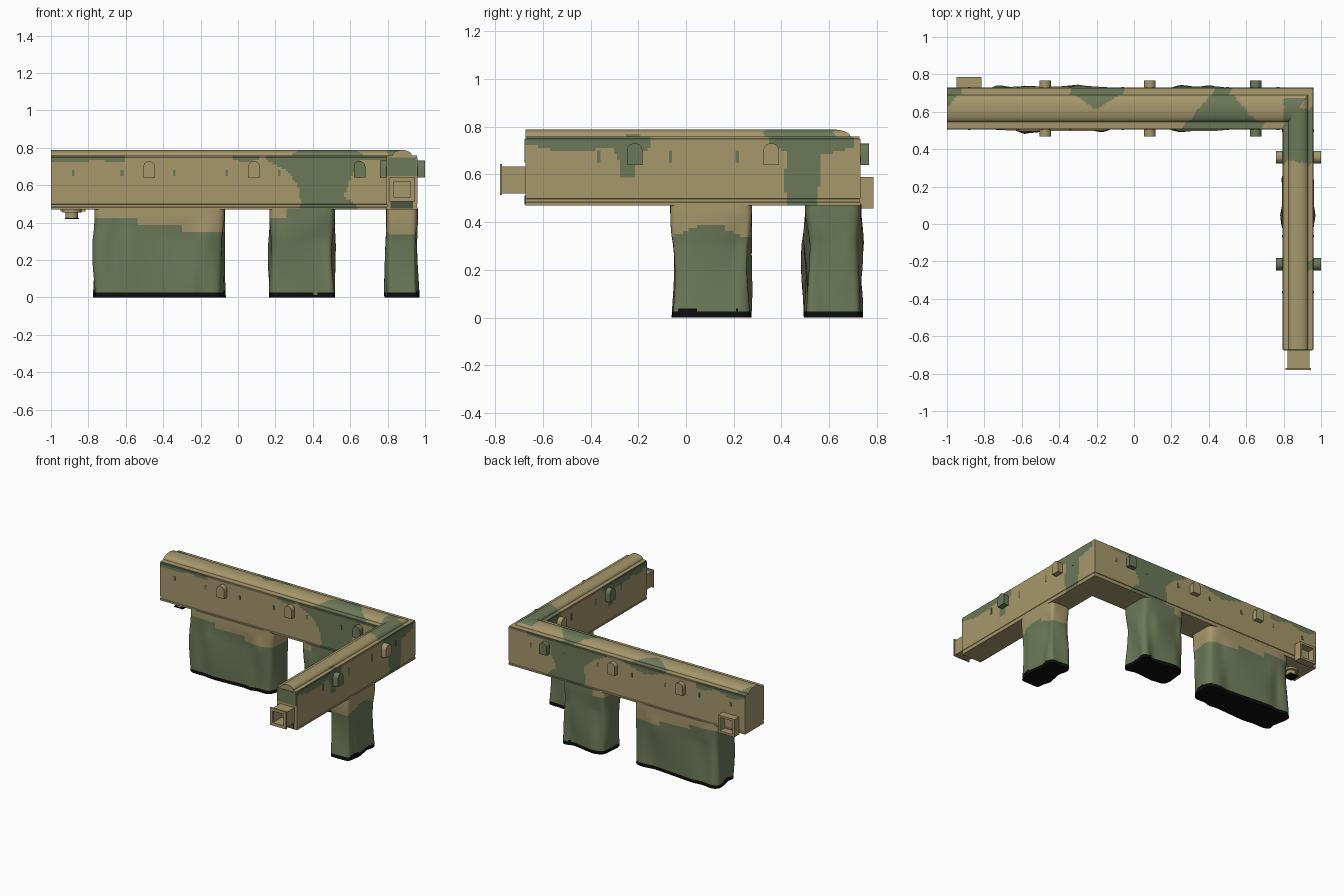
import bpy, bmesh, math
from mathutils import noise, Vector

if "Cube" in bpy.data.objects:
    bpy.data.objects.remove(bpy.data.objects["Cube"])


def material(name, rgb):
    m = bpy.data.materials.new(name)
    m.diffuse_color = (*rgb, 1)
    m.use_nodes = True
    m.node_tree.nodes["Principled BSDF"].inputs["Base Color"].default_value = m.diffuse_color
    return m


TAN, GREEN, BLACK, DARK = 0, 1, 2, 3
MATS = [material("tan", (0.38, 0.31, 0.15)), material("camo green", (0.15, 0.19, 0.10)),
        material("black", (0.004, 0.004, 0.004)), material("dark olive", (0.07, 0.085, 0.045))]


def finish(name, bm, smooth=None):
    bmesh.ops.recalc_face_normals(bm, faces=bm.faces)
    me = bpy.data.meshes.new(name)
    bm.to_mesh(me)
    bm.free()
    for m in MATS:
        me.materials.append(m)
    ob = bpy.data.objects.new(name, me)
    bpy.context.collection.objects.link(ob)
    if smooth:
        bpy.ops.object.select_all(action='DESELECT')
        ob.select_set(True)
        bpy.context.view_layer.objects.active = ob
        bpy.ops.object.shade_smooth_by_angle(angle=math.radians(smooth))
    return ob


def rings_to_mesh(rings, rule):
    """Skin closed rings of points and cap both ends; rule(centre, ring, point) picks a material."""
    bm = bmesh.new()
    vs = [[bm.verts.new(p) for p in r] for r in rings]
    n = len(rings[0])
    for i in range(len(vs) - 1):
        for j in range(n):
            k = (j + 1) % n
            f = bm.faces.new((vs[i][j], vs[i][k], vs[i + 1][k], vs[i + 1][j]))
            f.material_index = rule(f.calc_center_median(), i, j)
    for i in (0, -1):
        f = bm.faces.new(vs[i])
        f.material_index = rule(f.calc_center_median(), -1, 0)
    return bm


def prism(name, pts, axis, a, b, mat=TAN, smooth=None):
    """Extrude a 2D outline from a to b along x, y or z."""
    place = {'x': lambda p, d: (d, *p), 'y': lambda p, d: (p[0], d, p[1]), 'z': lambda p, d: (*p, d)}[axis]
    bm = rings_to_mesh([[place(p, d) for p in pts] for d in (a, b)], lambda c, i, j: mat)
    return finish(name, bm, smooth)


def rect(x0, x1, z0, z1):
    return [(x0, z0), (x1, z0), (x1, z1), (x0, z1)]


def lerp(a, b, t):
    return a + (b - a) * t


def piecewise(v, pts):
    for (a, p), (b, q) in zip(pts, pts[1:]):
        if v <= b:
            return lerp(p, q, max(0, (v - a) / (b - a)))
    return pts[-1][1]


# L-shaped beam: one profile swept along both arms with a mitred corner
XC, HX, YC, HY = 0.8775, 0.0825, 0.6175, 0.1125
wall = [(1, 0.47), (1, 0.482), (0.965, 0.484), (0.965, 0.498), (1, 0.50)]
wall += [(1, lerp(0.50, 0.748, k / 20)) for k in range(1, 21)]
wall += [(0.965, 0.75), (0.965, 0.758), (0.63, 0.76)]
ridge = [(0.62 * math.cos(math.pi * k / 20), 0.76 + 0.028 * math.sin(math.pi * k / 20)) for k in range(1, 20)]
profile = wall + ridge + [(-u, z) for u, z in reversed(wall)]
NL, NS = 150, 110


def station(i):
    ring = []
    for u, z in profile:
        x, y = XC + u * HX, YC + u * HY
        if i <= NL:
            x = lerp(-1, x, i / NL)
        else:
            y = lerp(y, -0.672, (i - NL) / NS)
        ring.append((x, y, z))
    return ring


def camo(c, i, j):
    if i < 0 or j == len(profile) - 1:
        return TAN
    x, y, z = c
    u = (profile[j][0] + profile[(j + 1) % len(profile)][0]) / 2
    top = z > 0.757
    wob = 0.025 * noise.noise(Vector((x * 9, y * 9, z * 9)))
    if i < NL:
        if top:
            lo, hi = 0.35 + 0.1 * u, 0.60 - 0.11 * u
            patch = u > 0 and abs(x + 0.2) < 0.17 * (u + 0.05)
            return GREEN if lo < x + wob < hi or patch or x < -1 + 0.09 * u or (x > 0.80 and u < 0.5) else TAN
        lo = piecewise(z, [(0.47, 0.33), (0.6, 0.34), (0.68, 0.27), (0.74, 0.16)])
        hi = piecewise(z, [(0.47, 0.64), (0.55, 0.56), (0.7, 0.62), (0.73, 0.64), (0.74, 0.8)])
        strip = x < -0.6 and z > 0.725 + wob
        spot = u < 0 and abs(x - 0.04) < 0.07 and z > 0.72 + abs(x - 0.04) * 0.3
        back = u > 0 and abs(x + 0.17) < 0.17 and z > 0.70 + abs(x + 0.17) * 0.25
        return GREEN if lo < x + wob < hi or strip or spot or back else TAN
    if top:
        return GREEN if 0.33 + wob < y < 0.62 or abs(y + 0.22) < 0.03 and u > 0.6 else TAN
    lo = piecewise(z, [(0.47, 0.42), (0.69, 0.42), (0.72, 0.34)])
    hi = piecewise(z, [(0.47, 0.55), (0.68, 0.57), (0.72, 0.7)])
    strip = y < -0.15 and z > 0.705 + wob
    drop = abs(y + 0.245) < 0.035 + 0.5 * max(0, z - 0.66) and z > 0.59
    return GREEN if lo < y + wob < hi or strip or drop else TAN


finish("beam", rings_to_mesh([station(i) for i in range(NL + NS + 1)], camo), 30)

# Painted upper end of the short arm
prism("end_paint", rect(0.80, 0.955, 0.65, 0.748), 'y', -0.676, -0.671, GREEN)


# Draped legs: straight at the top, folded lower down, black at the foot
def leg(name, x0, x1, y0, y1, seed, tan_rule):
    cx, cy, hx, hy = (x0 + x1) / 2, (y0 + y1) / 2, (x1 - x0) / 2, (y1 - y0) / 2
    n, levels, rings = 112, 38, []
    for i in range(levels + 1):
        z = 0.475 * i / levels
        amp = 0.03 * min(1, max(0, 0.43 - z) / 0.12)
        ring = []
        for j in range(n):
            a = 2 * math.pi * (j + 0.5) / n
            c, s = math.cos(a), math.sin(a)
            e = 0.3
            dx = math.copysign(abs(c) ** e, c)
            dy = math.copysign(abs(s) ** e, s)
            p = Vector((cx + hx * dx, cy + hy * dy, z))
            d = noise.noise(Vector((p.x * 9 + seed, p.y * 9, z * 2.5))) - 0.15
            ring.append((p.x + dx * abs(c) * amp * d, p.y + dy * abs(s) * amp * d, z))
        rings.append(ring)

    def paint(c, i, j):
        if c.z < 0.026 + 0.014 * noise.noise(Vector((c.x * 14, c.y * 14, seed))):
            return BLACK
        return TAN if tan_rule(c) else GREEN
    finish(name, rings_to_mesh(rings, paint), 50)


leg("wide_leg", -0.768, -0.07, 0.498, 0.735, 3.1,
    lambda c: c.z > piecewise(c.x, [(-0.77, 0.43), (-0.5, 0.43), (-0.37, 0.36), (-0.07, 0.345)]))
leg("middle_leg", 0.168, 0.518, 0.498, 0.735, 8.4, lambda c: c.z > 0.43 and c.x < 0.27)
leg("side_leg", 0.792, 0.962, -0.066, 0.276, 5.7,
    lambda c: c.z > 0.365 + 0.027 * math.cos((c.y - 0.09) * 18))


# Arched pegs passing through both walls
def arch(c, w):
    return [(c - w, 0.64), (c + w, 0.64)] + [
        (c + w * math.cos(math.pi * k / 10), 0.698 + w * math.sin(math.pi * k / 10)) for k in range(11)]


for x, m in ((-0.475, TAN), (0.085, TAN), (0.65, GREEN)):
    prism("peg", arch(x, 0.031), 'y', 0.468, 0.766, m, 40)
for y, m in ((-0.215, GREEN), (0.357, TAN)):
    prism("side_peg", arch(y, 0.033), 'x', 0.758, 1.0, m, 40)

# Small slots on both walls
for x in (-0.88, -0.62, -0.34, -0.06, 0.22, 0.5, 0.77):
    for y in (0.505, 0.73):
        prism("slot", rect(x - 0.007, x + 0.007, 0.65, 0.68), 'y', y - 0.003, y + 0.003, GREEN)
for y in (-0.365, -0.065, 0.215, 0.5):
    for x in (0.795, 0.96):
        prism("side_slot", rect(y - 0.007, y + 0.007, 0.65, 0.70), 'x', x - 0.003, x + 0.003, GREEN)


# Open square sockets made of four walls
def socket(name, x0, x1, z0, z1, y0, y1, t):
    for r in (rect(x0, x1, z0, z0 + t), rect(x0, x1, z1 - t, z1),
              rect(x0, x0 + t, z0 + t, z1 - t), rect(x1 - t, x1, z0 + t, z1 - t)):
        prism(name, r, 'y', y0, y1)


socket("front_socket", 0.82, 0.938, 0.52, 0.633, -0.772, -0.665, 0.014)
socket("front_flange", 0.81, 0.945, 0.513, 0.643, -0.78, -0.77, 0.022)
prism("front_recess", rect(0.815, 0.935, 0.475, 0.512), 'y', -0.677, -0.67, DARK)
socket("rear_socket", -0.95, -0.815, 0.458, 0.59, 0.725, 0.785, 0.016)

# Round foot under the left end with a black base plate
for r, z0, z1 in ((0.033, 0.424, 0.46), (0.05, 0.455, 0.472)):
    prism("foot", [(-0.888 + r * math.cos(math.tau * k / 20), 0.60 + r * math.sin(math.tau * k / 20))
                   for k in range(20)], 'z', z0, z1, TAN, 40)
prism("foot_plate", rect(-0.925, -0.851, 0.563, 0.637), 'z', 0.418, 0.424, BLACK)
